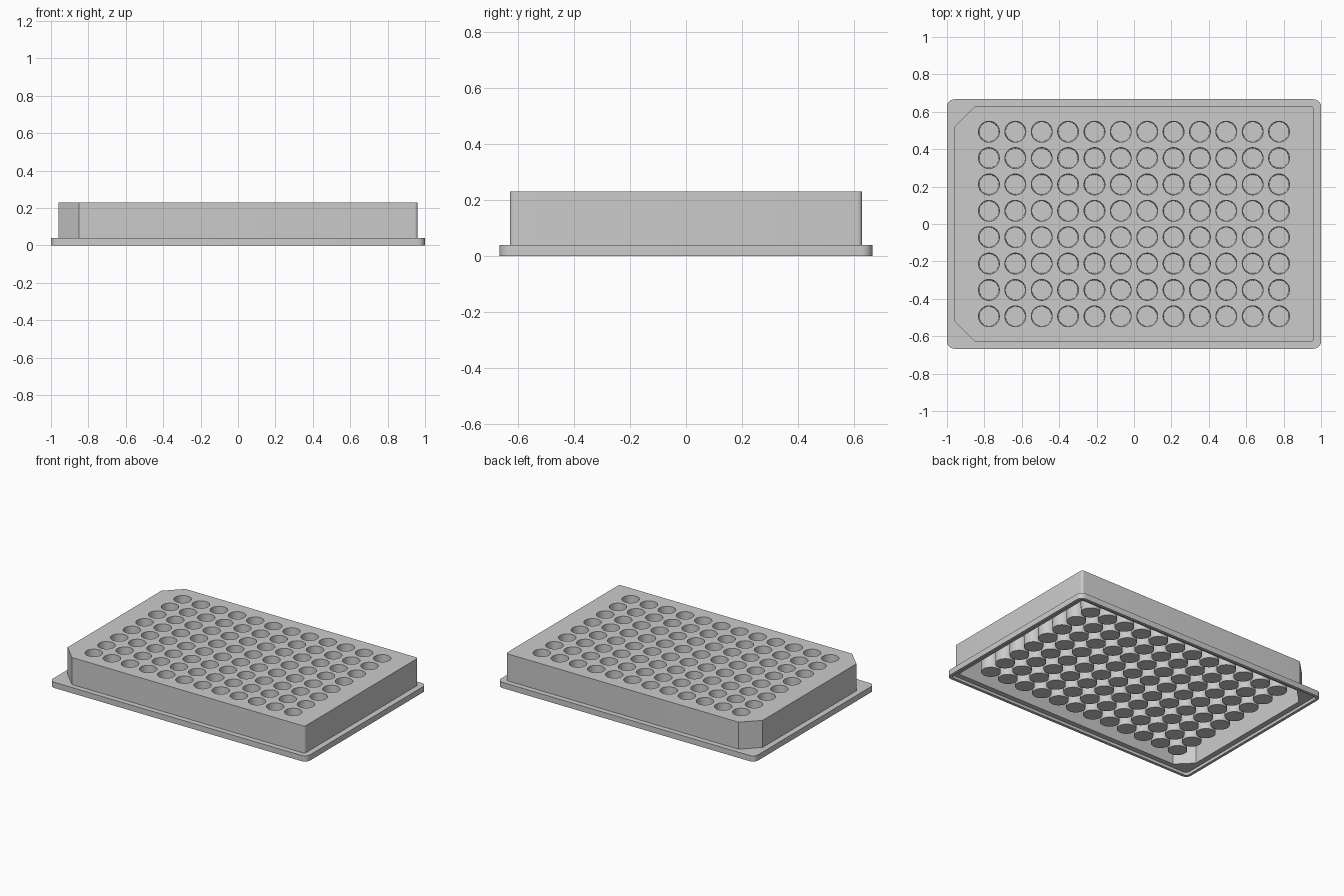
import bpy, bmesh, math

if "Cube" in bpy.data.objects:
    bpy.data.objects.remove(bpy.data.objects["Cube"])

PITCH = 0.141
COLS, ROWS = 12, 8
SEG = 32          # sides per well
STEPS = 6         # segments per plate corner
TOP, UNDER = 0.23, 0.21

bm = bmesh.new()


def outline(hx, hy, z, radius, cut=0.0):
    """Rectangle ring: round corners, optional straight cuts on the two left corners."""
    ring = []
    for sx, sy, start in ((1, 1, 0), (-1, 1, 90), (-1, -1, 180), (1, -1, 270)):
        chamfer = cut > 0 and sx < 0
        r = cut if chamfer else radius
        cx, cy = sx * (hx - r), sy * (hy - r)
        a0, a1 = math.radians(start), math.radians(start + 90)
        for i in range(STEPS + 1):
            t = i / STEPS
            if chamfer:
                x = (1 - t) * math.cos(a0) + t * math.cos(a1)
                y = (1 - t) * math.sin(a0) + t * math.sin(a1)
            else:
                a = a0 + t * (a1 - a0)
                x, y = math.cos(a), math.sin(a)
            ring.append(bm.verts.new((cx + r * x, cy + r * y, z)))
    return ring


def circle(cx, cy, r, z):
    return [bm.verts.new((cx + r * math.cos(2 * math.pi * i / SEG),
                          cy + r * math.sin(2 * math.pi * i / SEG), z)) for i in range(SEG)]


def skin(rings):
    """Join a chain of equal-length rings with quads."""
    for a, b in zip(rings, rings[1:]):
        n = len(a)
        for i in range(n):
            j = (i + 1) % n
            bm.faces.new((a[i], a[j], b[j], b[i]))


def fill_with_holes(border, holes):
    edges = []
    for ring in [border] + holes:
        for i, v in enumerate(ring):
            edges.append(bm.edges.get((v, ring[(i + 1) % len(ring)])))
    bmesh.ops.triangle_fill(bm, use_beauty=True, use_dissolve=False,
                            edges=edges, normal=(0, 0, 1))


# Outside: skirt foot, ledge and body wall
outer = [outline(1.0, 0.667, 0.0, 0.04),
         outline(1.0, 0.667, 0.04, 0.04),
         outline(0.96, 0.63, 0.04, 0.016, 0.11),
         outline(0.96, 0.63, TOP, 0.016, 0.11)]

# Inside: hollow skirt and hollow body
inner = [outline(0.98, 0.647, 0.0, 0.025),
         outline(0.98, 0.647, 0.02, 0.025),
         outline(0.942, 0.612, 0.02, 0.008, 0.103),
         outline(0.942, 0.612, UNDER, 0.008, 0.103)]
skin(outer[::-1] + inner)

# Wells: tapered cup inside, hanging tube outside
mouths, roots = [], []
for c in range(COLS):
    for r in range(ROWS):
        x = (c - (COLS - 1) / 2) * PITCH
        y = (r - (ROWS - 1) / 2) * PITCH
        mouth = circle(x, y, 0.056, TOP)
        floor = circle(x, y, 0.052, 0.06)
        root = circle(x, y, 0.064, UNDER)
        base = circle(x, y, 0.062, 0.045)
        skin([mouth, floor])
        skin([root, base])
        bm.faces.new(floor)
        bm.faces.new(base)
        mouths.append(mouth)
        roots.append(root)

# Deck, upper and lower faces
fill_with_holes(outer[-1], mouths)
fill_with_holes(inner[-1], roots)

bmesh.ops.recalc_face_normals(bm, faces=bm.faces[:])
mesh = bpy.data.meshes.new("well_plate")
bm.to_mesh(mesh)
bm.free()
plate = bpy.data.objects.new("well_plate", mesh)
bpy.context.collection.objects.link(plate)

bpy.context.view_layer.objects.active = plate
plate.select_set(True)
bpy.ops.object.shade_smooth_by_angle(angle=math.radians(30))
